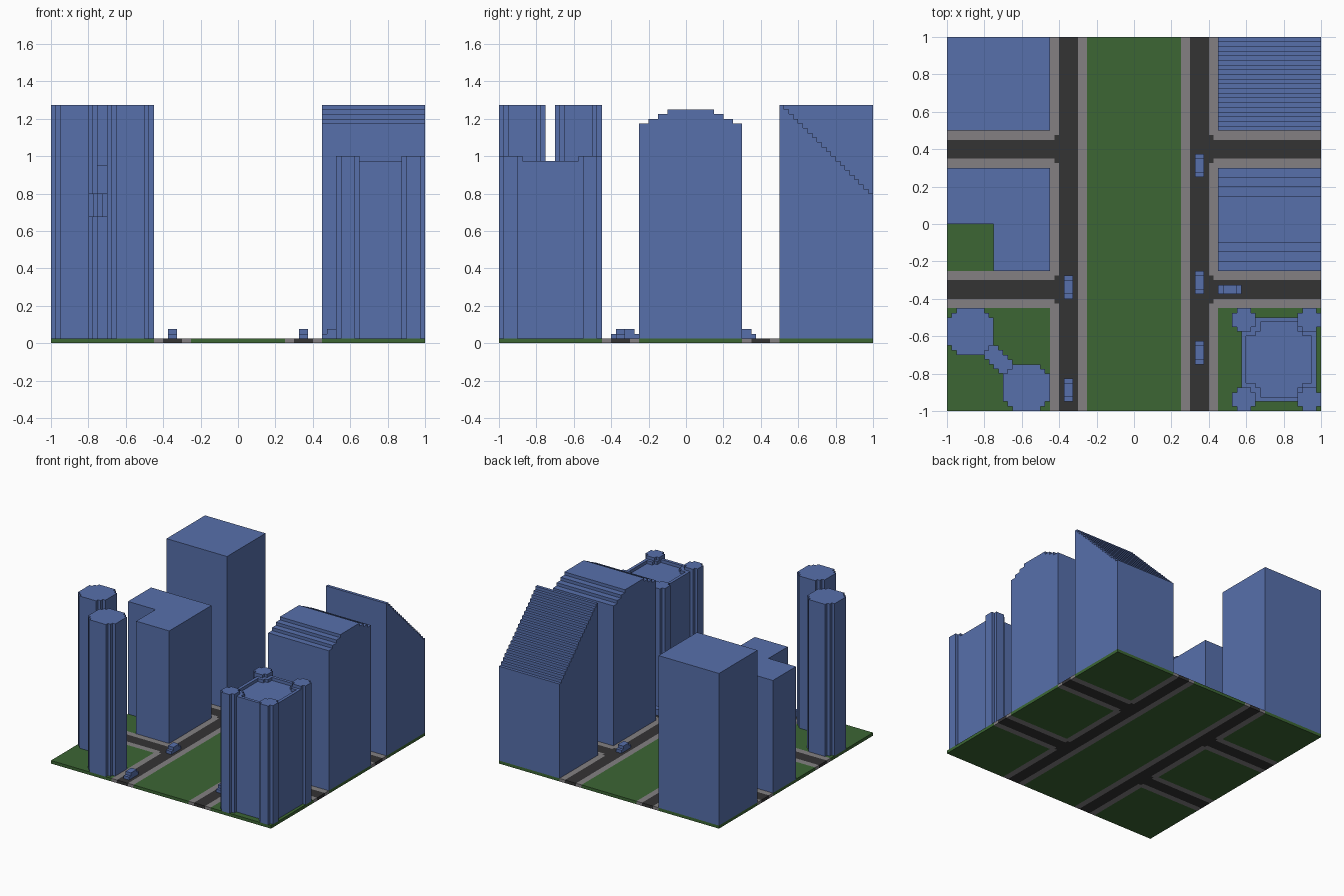
import bpy, bmesh

if "Cube" in bpy.data.objects:
    bpy.data.objects.remove(bpy.data.objects["Cube"], do_unlink=True)

V = 0.025          # block unit, also the ground thickness


def material(name, rgb):
    m = bpy.data.materials.new(name)
    m.use_nodes = True
    m.diffuse_color = (*rgb, 1)
    bsdf = next(n for n in m.node_tree.nodes if n.type == 'BSDF_PRINCIPLED')
    bsdf.inputs["Base Color"].default_value = (*rgb, 1)
    bsdf.inputs["Roughness"].default_value = 0.9
    return m


BLUE = material("building blue", (0.095, 0.160, 0.410))
GREEN = material("lawn green", (0.045, 0.133, 0.034))
ROAD = material("road dark grey", (0.034, 0.033, 0.034))
PAVE = material("pavement grey", (0.228, 0.216, 0.225))


def finish(bm, name, mats):
    bmesh.ops.recalc_face_normals(bm, faces=bm.faces)
    mesh = bpy.data.meshes.new(name)
    bm.to_mesh(mesh)
    bm.free()
    for m in mats:
        mesh.materials.append(m)
    ob = bpy.data.objects.new(name, mesh)
    bpy.context.collection.objects.link(ob)
    return ob


def add_prism(bm, pts, lo, hi, axis='z'):
    """Extrude an outline: (x, y) along z, or (y, z) along x."""
    place = (lambda p: (p[0], p[1], lo)) if axis == 'z' else (lambda p: (lo, p[0], p[1]))
    face = bm.faces.new([bm.verts.new(place(p)) for p in pts])
    ext = bmesh.ops.extrude_face_region(bm, geom=[face])
    move = (0, 0, hi - lo) if axis == 'z' else (hi - lo, 0, 0)
    verts = [g for g in ext["geom"] if isinstance(g, bmesh.types.BMVert)]
    bmesh.ops.translate(bm, vec=move, verts=verts)


def prism(name, pts, lo, hi, axis='z'):
    bm = bmesh.new()
    add_prism(bm, pts, lo, hi, axis)
    return finish(bm, name, [BLUE])


def rect(x0, y0, x1, y1):
    return [(x0, y0), (x1, y0), (x1, y1), (x0, y1)]


def notched(x0, y0, x1, y1, corner):
    """Rectangle whose four corners follow a stepped profile in block units."""
    c = [(a * V, b * V) for a, b in corner]
    r = c[::-1]
    return ([(x0 + a, y0 + b) for a, b in c] + [(x1 - a, y0 + b) for a, b in r]
            + [(x1 - a, y1 - b) for a, b in c] + [(x0 + a, y1 - b) for a, b in r])


# Ground slab: cells coloured as road, pavement or lawn
def ground_kind(x, y):
    ax = abs(x)
    if ax < 0.3:
        return 0 if ax < 0.25 else 2
    if ax < 0.4:
        return 1
    d = min(abs(y - 0.4), abs(y + 0.35))       # distance to nearest side street
    if d < 0.05 or (ax < 0.425 and d < 0.075):
        return 1
    return 2 if ax < 0.45 or d < 0.1 else 0


half = [0.25, 0.3, 0.4, 0.425, 0.45, 1]
xs = [-h for h in reversed(half)] + half
ys = [-1, -0.45, -0.425, -0.4, -0.3, -0.275, -0.25,
      0.3, 0.325, 0.35, 0.45, 0.475, 0.5, 1]
bm = bmesh.new()
grid = [[bm.verts.new((x, y, 0)) for x in xs] for y in ys]
for j in range(len(ys) - 1):
    for i in range(len(xs) - 1):
        bm.faces.new((grid[j][i], grid[j][i + 1], grid[j + 1][i + 1], grid[j + 1][i]))
ext = bmesh.ops.extrude_face_region(bm, geom=bm.faces[:], use_keep_orig=True)
bmesh.ops.translate(bm, vec=(0, 0, V),
                    verts=[g for g in ext["geom"] if isinstance(g, bmesh.types.BMVert)])
for f in bm.faces:
    c = f.calc_center_median()
    f.material_index = ground_kind(c.x * 0.999, c.y * 0.999)
finish(bm, "ground", [GREEN, ROAD, PAVE])

# Plain block and L-shaped block
prism("tall_block", rect(-1, 0.5, -0.45, 1), V, 1.275)
prism("l_shaped_block", [(-1, 0), (-0.75, 0), (-0.75, -0.25), (-0.45, -0.25),
                         (-0.45, 0.3), (-1, 0.3)], V, 0.95)

# Block with a long stepped slope
slope = [(1, V), (0.5, V)]
for i in range(20):
    slope += [(0.5 + i * V, 1.275 - i * V), (0.5 + (i + 1) * V, 1.275 - i * V)]
prism("slope_roof_block", slope, 0.45, 1, 'x')

# Block with a stepped, barrel-like roof
side = [(0.275, V), (0.275, 1.175), (0.225, 1.175), (0.225, 1.2), (0.175, 1.2),
        (0.175, 1.225), (0.125, 1.225), (0.125, 1.25)]
barrel = [(0.025 + a, z) for a, z in side] + [(0.025 - a, z) for a, z in reversed(side)]
prism("barrel_roof_block", barrel, 0.45, 1, 'x')

# Twin round towers joined by a diagonal skybridge
round_corner = [(0, 2), (1, 2), (1, 1), (2, 1), (2, 0)]
prism("twin_tower_back", notched(-1, -0.7, -0.75, -0.45, round_corner), V, 1.275)
prism("twin_tower_front", notched(-0.7, -1, -0.45, -0.75, round_corner), V, 1.275)
right_edge, left_edge = [], []
for i in range(6):
    y = -0.8 + i * V
    right_edge += [(-1.4 - y, y), (-1.4 - y, y + V)]
    left_edge += [(-1.525 - y, y), (-1.525 - y, y + V)]
prism("skybridge", right_edge + left_edge[::-1], 0.675, 0.8)

# Keep with a sunken roof and four corner turrets
keep = prism("keep_body", rect(0.575, -0.95, 0.975, -0.5), V, 0.975)
recess = prism("roof_recess_cutter",
               notched(0.6, -0.925, 0.95, -0.525,
                       [(0, 3), (2, 3), (2, 2), (3, 2), (3, 0)]), 0.95, 1.05)
recess.hide_render = True
mod = keep.modifiers.new("roof_recess", 'BOOLEAN')
mod.operation = 'DIFFERENCE'
mod.solver = 'EXACT'
mod.object = recess
bpy.context.view_layer.objects.active = keep
bpy.ops.object.modifier_apply(modifier=mod.name)
bpy.data.objects.remove(recess, do_unlink=True)
for sx, x in (("right", 0.525), ("left", 0.875)):
    for sy, y in (("front", -1), ("back", -0.575)):
        prism(f"turret_{sy}_{sx}",
              notched(x, y, x + 0.125, y + 0.125, [(0, 1), (1, 1), (1, 0)]), V, 1.0)

# Cars: a low body with a cabin, as (centre x, centre y, runs along x)
cars = [(-0.35, -0.3375, False), (-0.35, -0.8875, False), (0.35, 0.3125, False),
        (0.35, -0.3125, False), (0.35, -0.6875, False), (0.5125, -0.35, True)]
car_profile = [(-2.5, 1), (2.5, 1), (2.5, 2), (1.5, 2), (1.5, 3), (-1.5, 3), (-1.5, 2), (-2.5, 2)]
for n, (cx, cy, along_x) in enumerate(cars, 1):
    car = prism(f"car_{n}", [(a * V, b * V) for a, b in car_profile], -V, V, 'x')
    car.location = (cx, cy, 0)
    if along_x:
        car.rotation_euler.z = 1.5707963
